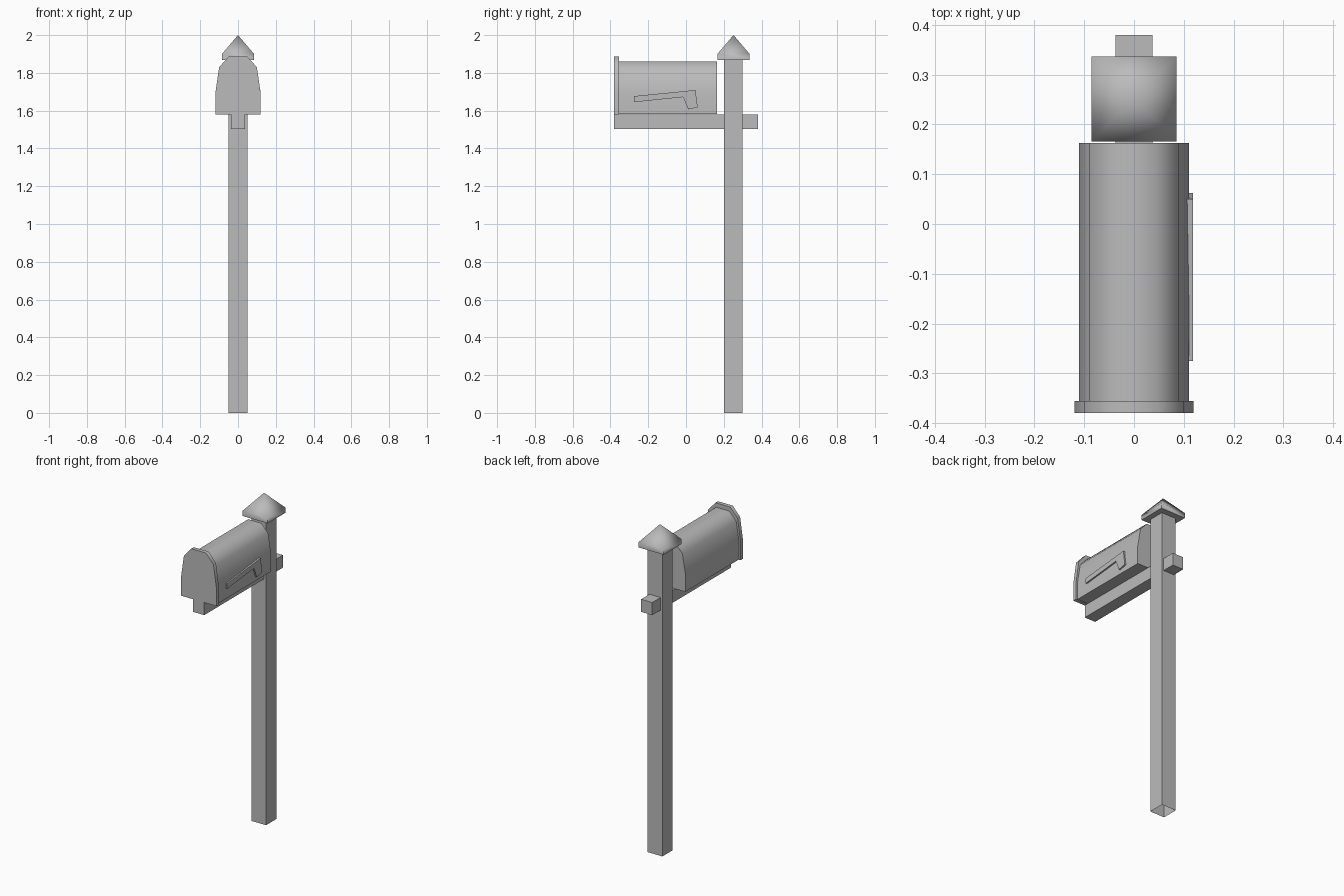
import bpy
import bmesh
import math
from mathutils import Vector

cube = bpy.data.objects.get("Cube")
if cube:
    bpy.data.objects.remove(cube, do_unlink=True)

grey = bpy.data.materials.new("plain grey")
grey.use_nodes = True
grey.diffuse_color = (0.5, 0.5, 0.5, 1)
grey.node_tree.nodes["Principled BSDF"].inputs["Base Color"].default_value = grey.diffuse_color


def finish(name, bm, angle=None):
    bmesh.ops.recalc_face_normals(bm, faces=bm.faces)
    mesh = bpy.data.meshes.new(name)
    bm.to_mesh(mesh)
    bm.free()
    mesh.materials.append(grey)
    obj = bpy.data.objects.new(name, mesh)
    bpy.context.collection.objects.link(obj)
    if angle:
        bpy.ops.object.select_all(action="DESELECT")
        obj.select_set(True)
        bpy.context.view_layer.objects.active = obj
        bpy.ops.object.shade_smooth_by_angle(angle=math.radians(angle))
    return obj


def prism(name, points, offset, angle=None):
    """Closed solid made by sweeping a flat outline along an offset."""
    bm = bmesh.new()
    face = bm.faces.new([bm.verts.new(p) for p in points])
    swept = bmesh.ops.extrude_face_region(bm, geom=[face], use_keep_orig=True)
    moved = [g for g in swept["geom"] if isinstance(g, bmesh.types.BMVert)]
    bmesh.ops.translate(bm, verts=moved, vec=Vector(offset))
    return finish(name, bm, angle)


def box_mesh(x, y0, y1, z0, z1):
    bm = bmesh.new()
    bmesh.ops.create_cube(bm, size=1)
    bmesh.ops.scale(bm, vec=(2 * x, y1 - y0, z1 - z0), verts=bm.verts)
    bmesh.ops.translate(bm, vec=(0, (y0 + y1) / 2, (z0 + z1) / 2), verts=bm.verts)
    return bm


def arch(half, y):
    """Mirror a right-hand arch outline to the left."""
    right = [(x, y, z) for x, z in half]
    return right + [(-x, y, z) for x, _, z in reversed(right)]


# Post, open underneath
bm = box_mesh(0.05, 0.2, 0.3, 0, 1.87)
bm.faces.ensure_lookup_table()
base = [f for f in bm.faces if f.calc_center_median().z < 0.01]
bmesh.ops.delete(bm, geom=base, context="FACES_ONLY")
finish("post", bm)

# Support arm passing through the post
finish("support_arm", box_mesh(0.0375, -0.38, 0.38, 1.503, 1.58))

# Pointed cap: a low block whose top is drawn up to a point
bm = box_mesh(0.085, 0.166, 0.337, 1.868, 1.9)
top = max(bm.faces, key=lambda f: f.calc_center_median().z)
tip = bmesh.ops.poke(bm, faces=[top])["verts"][0]
tip.co.z = 2
finish("post_cap", bm, 70)

# Box body and its slightly larger front door
body = [(0.11, 1.582), (0.11, 1.69), (0.09, 1.81), (0.045, 1.86)]
door = [(0.12, 1.58), (0.12, 1.69), (0.1, 1.83), (0.05, 1.886)]
prism("box_body", arch(body, -0.36), (0, 0.523, 0), 50)
prism("front_door", arch(door, -0.38), (0, 0.024, 0), 50)

# Signal flag on the left side
flag = [(-0.275, 1.677), (0.05, 1.709), (0.062, 1.617),
        (0.012, 1.607), (-0.015, 1.672), (-0.275, 1.645)]
prism("signal_flag", [(0.105, y, z) for y, z in flag], (0.014, 0, 0))
